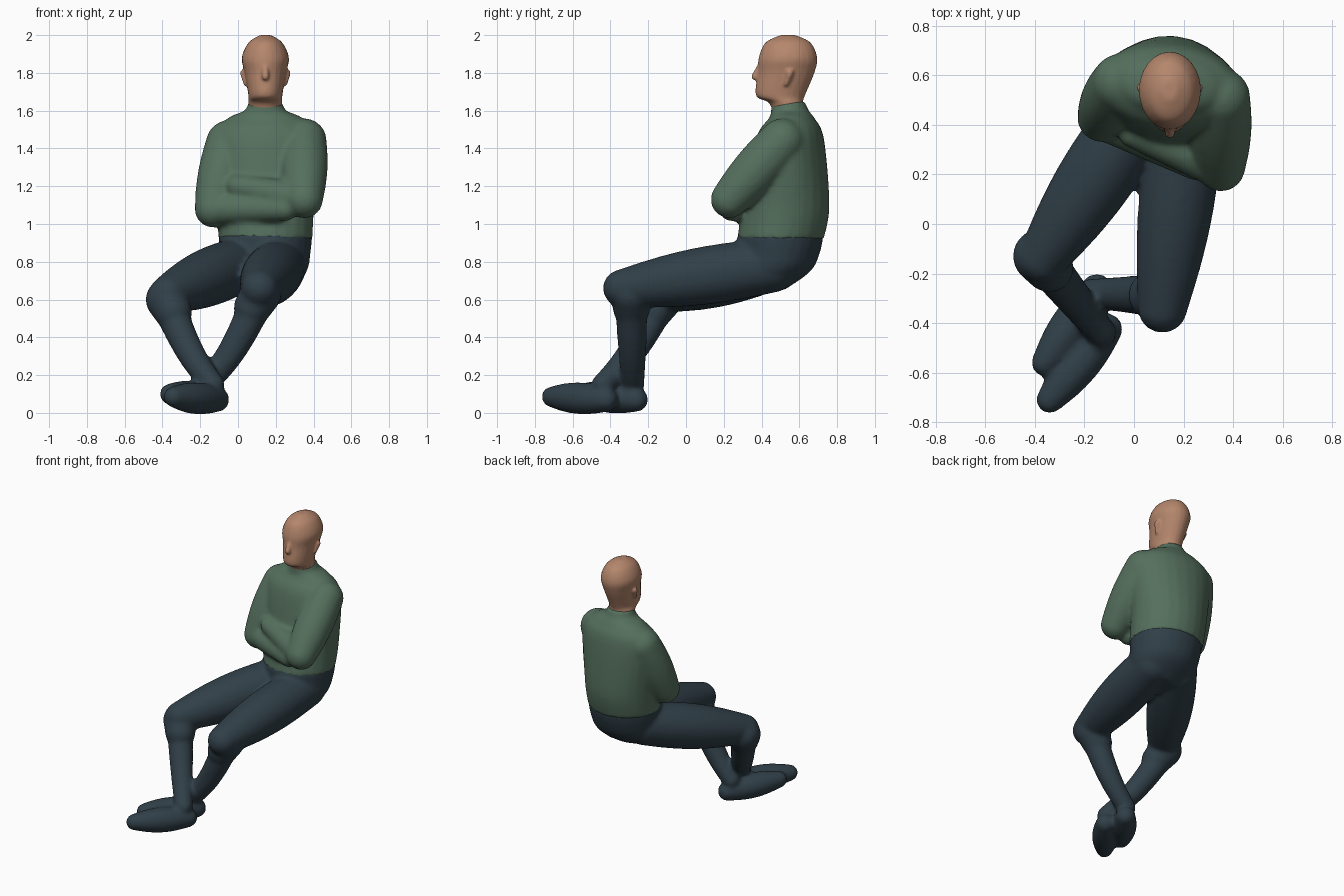
import bpy, bmesh, math
from mathutils import Vector, Matrix

cube = bpy.data.objects.get("Cube")
if cube:
    bpy.data.objects.remove(cube)

MIDDLE = .145   # the upper body sits a little to the left of centre
SIDES = 24


def material(name, red, green, blue):
    mat = bpy.data.materials.new(name)
    mat.use_nodes = True
    mat.diffuse_color = (red, green, blue, 1)
    shader = mat.node_tree.nodes["Principled BSDF"]
    shader.inputs["Base Color"].default_value = mat.diffuse_color
    return mat


def limb(form, start, end, start_radius, end_radius, bulge=0, sag=0):
    """Rounded tapering limb that may swell and sag between its two joints."""
    for step in range(SIDES + 1):
        along = step / SIDES
        swell = math.sin(math.pi * along)
        centre = start.lerp(end, along) - Vector((0, 0, sag * swell))
        radius = start_radius + (end_radius - start_radius) * along + bulge * swell
        bmesh.ops.create_icosphere(form, subdivisions=3, radius=radius,
                                   matrix=Matrix.Translation(centre))


def column(form, profile, yaw=0):
    """Upright body of oval sections: height, y, half width and half depth."""
    curve = []
    last = len(profile) - 1
    for index in range(last):
        before, here, after, beyond = (Vector(profile[min(max(index + shift, 0), last)])
                                       for shift in (-1, 0, 1, 2))
        for step in range(SIDES // 4):
            along = step * 4 / SIDES
            into, out = (after - before) / 2, (beyond - here) / 2
            blend = along * along * (3 - 2 * along)
            rest = 1 - along
            curve.append(here.lerp(after, blend) + into * along * rest * rest
                         - out * along * along * rest)
    curve.append(Vector(profile[last]))
    rings = []
    for height, y, width, depth in curve:
        ring = []
        for corner in range(SIDES):
            angle = math.tau * corner / SIDES
            offset = Vector((width * math.cos(angle), depth * math.sin(angle), height))
            turned = Matrix.Rotation(yaw, 3, 'Z') @ offset
            ring.append(form.verts.new(turned + Vector((MIDDLE, y, 0))))
        rings.append(ring)
    for lower, upper in zip(rings, rings[1:]):
        for corner in range(SIDES):
            form.faces.new((lower[corner - 1], lower[corner], upper[corner], upper[corner - 1]))
    form.faces.new(rings[0][::-1])
    form.faces.new(rings[-1])


def finish(form, name, mat, voxel):
    """Merge the overlapping forms into one soft, smooth surface."""
    bmesh.ops.recalc_face_normals(form, faces=form.faces)
    mesh = bpy.data.meshes.new(name)
    form.to_mesh(mesh)
    form.free()
    mesh.materials.append(mat)
    part = bpy.data.objects.new(name, mesh)
    bpy.context.collection.objects.link(part)
    merge = part.modifiers.new("merge", 'REMESH')
    merge.mode = 'VOXEL'
    merge.voxel_size = voxel
    merge.use_smooth_shade = True
    soften = part.modifiers.new("soften", 'SMOOTH')
    soften.iterations = 6


skin = material("skin", .46, .24, .15)
wool = material("green wool", .09, .16, .11)
cloth = material("dark navy cloth", .03, .05, .065)

# Sweater: torso with collar, and arms folded across the chest
sweater = bmesh.new()
column(sweater, [(.92, .5, .25, .23), (1.1, .53, .26, .23), (1.45, .55, .29, .18),
                 (1.56, .56, .2, .12), (1.6, .55, .11, .1), (1.65, .54, .09, .09)], yaw=-.1)
right_shoulder, left_shoulder = Vector((-.05, .57, 1.43)), Vector((.35, .51, 1.44))
right_elbow, left_elbow = Vector((-.13, .43, 1.08)), Vector((.35, .23, 1.13))
right_hand, left_hand = Vector((.25, .24, 1.08)), Vector((0, .37, 1.2))
for shoulder, elbow, hand in ((right_shoulder, right_elbow, right_hand),
                              (left_shoulder, left_elbow, left_hand)):
    limb(sweater, shoulder, elbow, .12, .1, bulge=.015)
    limb(sweater, elbow, hand, .09, .065)
    # sloping muscle between collar and shoulder
    limb(sweater, Vector((MIDDLE, .56, 1.52)), shoulder, .08, .11)
finish(sweater, "sweater", wool, .014)

# Trousers: seat, bent thighs with loose knees, crossed shins and shoes
trousers = bmesh.new()
column(trousers, [(.65, .42, .14, .1), (.75, .46, .22, .2), (.85, .49, .24, .22),
                  (.95, .5, .25, .23)])
right_hip, left_hip = Vector((.02, .45, .79)), Vector((.22, .45, .78))
right_knee, left_knee = Vector((-.37, -.14, .63)), Vector((.115, -.34, .66))
right_ankle, left_ankle = Vector((-.13, -.44, .15)), Vector((-.17, -.28, .15))
right_toe, left_toe = Vector((-.34, -.71, .085)), Vector((-.36, -.56, .1))
right_calf, left_calf = Vector((-.38, -.13, .6)), Vector((.12, -.29, .63))
for hip, knee, calf, ankle, toe in ((right_hip, right_knee, right_calf, right_ankle, right_toe),
                                    (left_hip, left_knee, left_calf, left_ankle, left_toe)):
    limb(trousers, hip, knee, .145, .1, bulge=.03)
    limb(trousers, calf, calf.lerp(ankle, .15), .11, .1)
    limb(trousers, calf, ankle, .09, .06, sag=.05)
    heel = Vector((ankle.x + .02, ankle.y + .015, .07))
    limb(trousers, heel, toe, .065, .055, bulge=.025)
finish(trousers, "trousers_and_shoes", cloth, .014)

# Head: neck, jaw and skull in one profile
head = bmesh.new()
column(head, [(1.55, .55, .08, .08), (1.64, .53, .09, .09), (1.68, .5, .09, .13),
              (1.8, .53, .11, .15), (1.88, .54, .125, .155), (1.96, .54, .09, .12),
              (2, .54, .03, .04)])

# Face: nose, brow, lips and ears
nose_top, nose_tip = Vector((MIDDLE, .4, 1.85)), Vector((MIDDLE, .365, 1.78))
limb(head, nose_top, nose_tip, .015, .02)
mouth = Vector((MIDDLE, .385, 1.72))
for side in (-1, 1):
    across = Vector((side, 0, 0))
    limb(head, nose_top, nose_top + across * .06 + Vector((0, .02, 0)), .02, .015)
    limb(head, mouth, mouth + across * .03 + Vector((0, .01, 0)), .015, .01)
    lobe = Vector((MIDDLE, .53, 1.74)) + across * .105
    limb(head, lobe, lobe + across * .01 + Vector((0, .02, .06)), .012, .02)
finish(head, "head", skin, .008)
